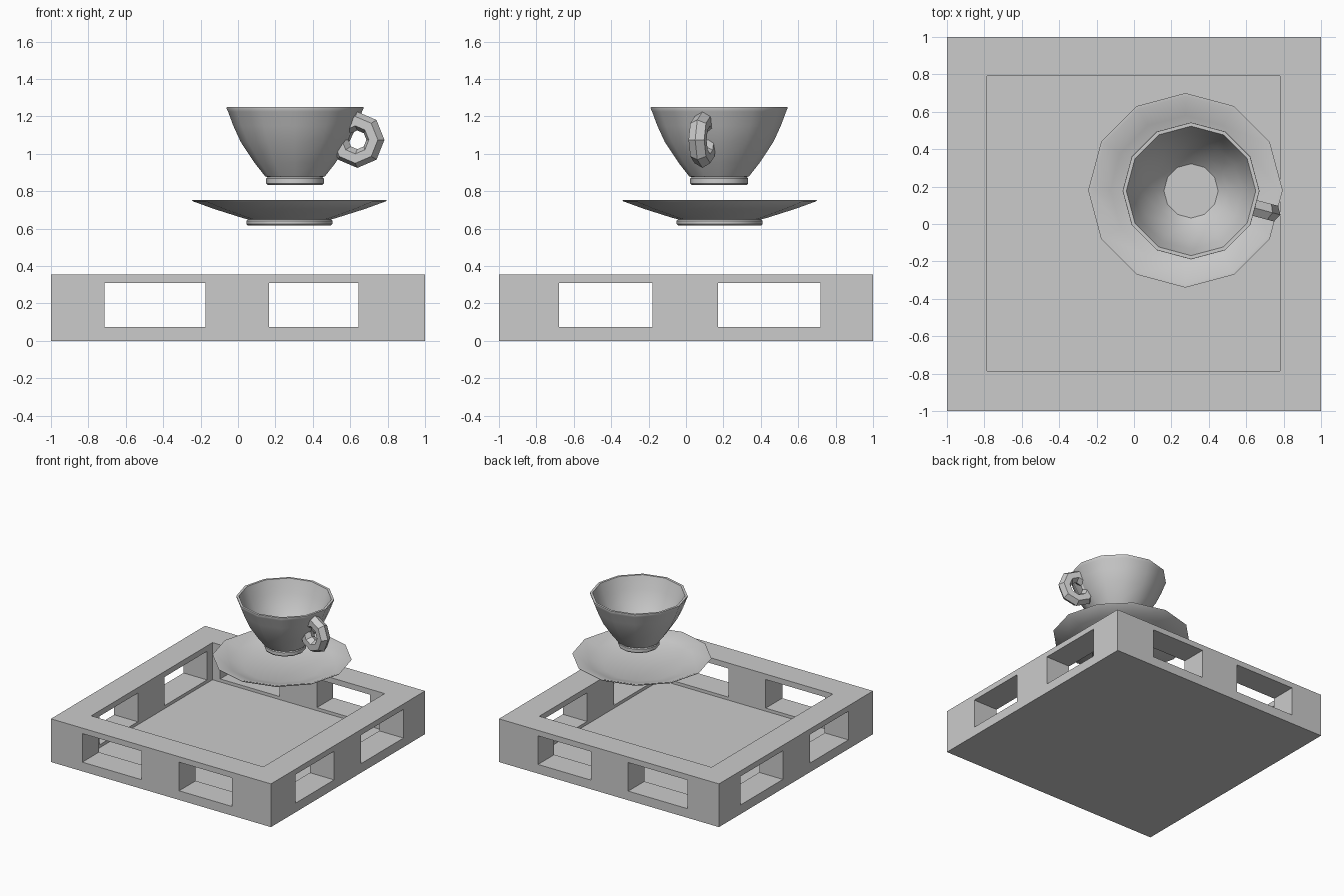
import bpy, bmesh
from math import radians, sin, cos, pi
from mathutils import Vector, Matrix

if "Cube" in bpy.data.objects:
    bpy.data.objects.remove(bpy.data.objects["Cube"])


def make_object(name, bm, helper=False):
    bmesh.ops.recalc_face_normals(bm, faces=bm.faces)
    mesh = bpy.data.meshes.new(name)
    bm.to_mesh(mesh)
    bm.free()
    obj = bpy.data.objects.new(name, mesh)
    bpy.context.collection.objects.link(obj)
    if helper:
        obj.hide_render = True
        obj.display_type = 'WIRE'
    return obj


def box(name, lo, hi, helper=False):
    lo, hi = Vector(lo), Vector(hi)
    bm = bmesh.new()
    bmesh.ops.create_cube(bm, size=1, matrix=Matrix.Translation((lo + hi) / 2)
                          @ Matrix.Diagonal((*(hi - lo), 1)))
    return make_object(name, bm, helper)


def lathe(name, centre, profile, helper=False, sides=12):
    """Revolve (radius, z) points, capping both ends."""
    bm = bmesh.new()
    rings = [[bm.verts.new((centre[0] + r * cos(2 * pi * i / sides),
                            centre[1] + r * sin(2 * pi * i / sides), z))
              for i in range(sides)] for r, z in profile]
    for a, b in zip(rings, rings[1:]):
        for i in range(sides):
            j = (i + 1) % sides
            bm.faces.new((a[i], a[j], b[j], b[i]))
    bm.faces.new(rings[0])
    bm.faces.new(rings[-1])
    return make_object(name, bm, helper)


def cut(obj, cutter):
    mod = obj.modifiers.new("cut", 'BOOLEAN')
    mod.operation = 'DIFFERENCE'
    mod.solver = 'EXACT'
    mod.object = cutter


def smooth(obj, angle):
    bpy.ops.object.select_all(action='DESELECT')
    obj.select_set(True)
    bpy.context.view_layer.objects.active = obj
    bpy.ops.object.shade_smooth_by_angle(angle=radians(angle))


# Tray: block with a pocket and two openings running through each pair of walls
tray = box("tray", (-1, -1, 0), (1, 1, 0.355))
cut(tray, box("pocket_cutter", (-0.785, -0.785, 0.05), (0.78, 0.79, 0.6), True))
for a, b in ((-0.715, -0.175), (0.165, 0.645)):
    cut(tray, box("front_back_cutter", (a, -1.2, 0.075), (b, 1.2, 0.31), True))
for a, b in ((-0.68, -0.18), (0.17, 0.72)):
    cut(tray, box("side_cutter", (-1.2, a, 0.075), (1.2, b, 0.31), True))

# Saucer: foot ring, flared underside, thin rim, shallow dish
saucer = lathe("saucer", (0.275, 0.18), [
    (0.222, 0.617), (0.23, 0.625), (0.23, 0.642), (0.222, 0.65),
    (0.25, 0.657), (0.405, 0.706), (0.515, 0.746), (0.52, 0.752),
    (0.503, 0.752), (0.40, 0.715), (0.29, 0.68)])
smooth(saucer, 35)

# Cup: foot ring, bowed outer wall, flat rim, open inside
cup_centre = (0.305, 0.177)
outer = [(0.16, 0.88), (0.215, 0.95), (0.29, 1.063), (0.33, 1.15),
         (0.358, 1.225), (0.366, 1.243), (0.365, 1.25)]
inner = [(0.346, 1.25), (0.312, 1.15), (0.272, 1.063), (0.196, 0.95), (0.145, 0.90)]
cup = lathe("cup", cup_centre,
            [(0.147, 0.834), (0.155, 0.842), (0.155, 0.868), (0.147, 0.876)]
            + outer + inner)
smooth(cup, 35)

# Handle: eight-sided ring, trimmed where it enters the cup wall
bm = bmesh.new()
N, M, MAJOR, MINOR = 8, 6, 0.1, 0.05
place = (Matrix.Translation((*cup_centre, 1.075))
         @ Matrix.Rotation(radians(-15), 4, 'Z') @ Matrix.Translation((0.345, 0, 0)))
ring = []
for i in range(N):
    t = 2 * pi * i / N
    ring.append([])
    for k in range(M):
        p = 2 * pi * k / M
        r = MAJOR + MINOR * cos(p)
        ring[i].append(bm.verts.new(place @ Vector((r * cos(t), MINOR * sin(p), r * sin(t)))))
for i in range(N):
    a, b = ring[i], ring[(i + 1) % N]
    for k in range(M):
        n = (k + 1) % M
        bm.faces.new((a[k], a[n], b[n], b[k]))
handle = make_object("cup_handle", bm)
trim = lathe("handle_cutter", cup_centre, [(r - 0.01, z) for r, z in outer], True)
cut(handle, trim)
